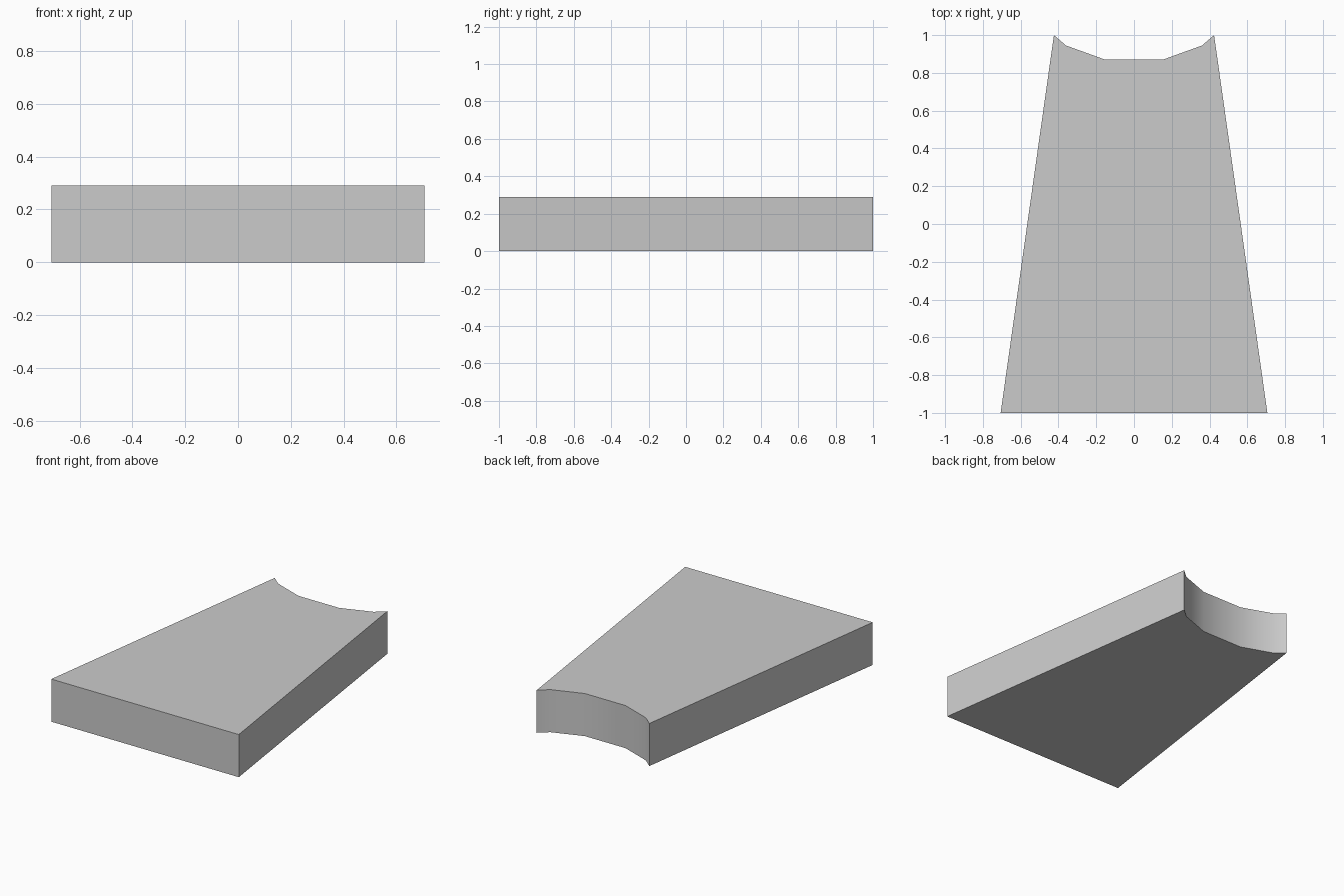
import bpy
import bmesh
import math

HEIGHT = 0.29

cube = bpy.data.objects.get("Cube")
if cube:
    bpy.data.objects.remove(cube, do_unlink=True)

# Plain grey material
grey = bpy.data.materials.new("light_grey")
grey.use_nodes = True
color = (0.6, 0.6, 0.6, 1)
grey.diffuse_color = color
grey.node_tree.nodes["Principled BSDF"].inputs["Base Color"].default_value = color

# Right half of the outline: wide front edge, tapered side, scooped back
half = [(0.706, -1), (0.424, 1), (0.36, 0.945), (0.153, 0.87)]
outline = half + [(-x, y) for x, y in reversed(half)]

# Extrude the outline into a slab
bm = bmesh.new()
base = bm.faces.new([bm.verts.new((x, y, 0)) for x, y in outline])
top = bmesh.ops.extrude_face_region(bm, geom=[base], use_keep_orig=True)
bmesh.ops.translate(bm, vec=(0, 0, HEIGHT),
                    verts=[g for g in top["geom"] if isinstance(g, bmesh.types.BMVert)])
bmesh.ops.recalc_face_normals(bm, faces=bm.faces)

mesh = bpy.data.meshes.new("tapered_slab")
bm.to_mesh(mesh)
bm.free()
mesh.materials.append(grey)
slab = bpy.data.objects.new("tapered_slab", mesh)
bpy.context.collection.objects.link(slab)

# Smooth the scooped end while keeping the outer edges sharp
bpy.ops.object.select_all(action="DESELECT")
slab.select_set(True)
bpy.context.view_layer.objects.active = slab
bpy.ops.object.shade_smooth_by_angle(angle=math.radians(35))
